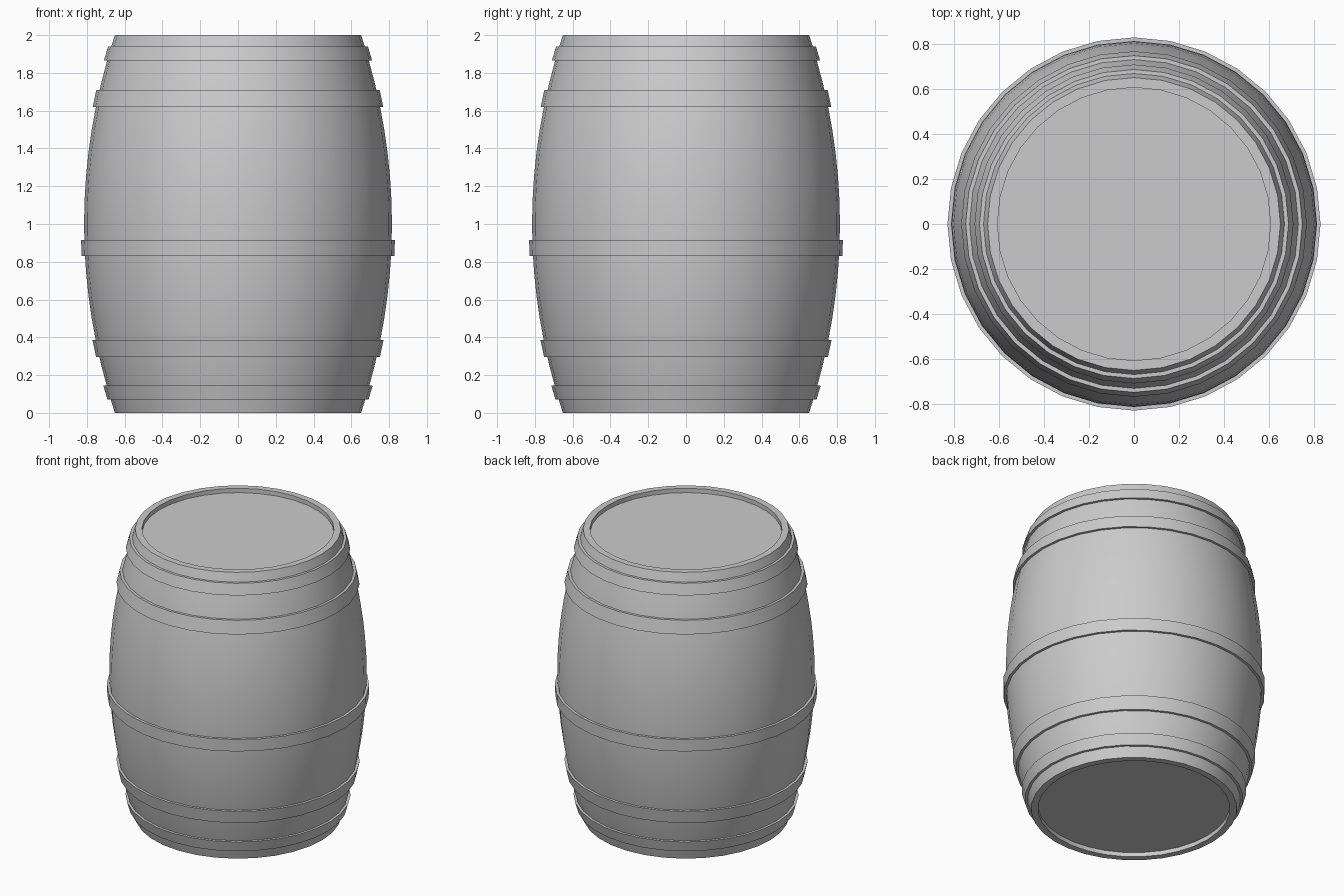
import bpy
import bmesh
from math import cos, sin, tau, radians

SIDES = 32

cube = bpy.data.objects.get("Cube")
if cube:
    bpy.data.objects.remove(cube, do_unlink=True)

grey = bpy.data.materials.new("plain grey")
grey.use_nodes = True
colour = (0.6, 0.6, 0.6, 1)
grey.diffuse_color = colour
grey.node_tree.nodes["Principled BSDF"].inputs["Base Color"].default_value = colour


def bulge(z):
    """Outer radius of the staves at height z."""
    return 0.815 - 0.163 * (z - 1) ** 2


def lathe(name, profile, closed=False):
    """Spin (radius, z) points round the z axis; open ends are capped."""
    bm = bmesh.new()
    rings = [[bm.verts.new((r * cos(tau * i / SIDES), r * sin(tau * i / SIDES), z))
              for i in range(SIDES)] for r, z in profile]
    pairs = list(zip(rings, rings[1:]))
    if closed:
        pairs.append((rings[-1], rings[0]))
    else:
        bm.faces.new(rings[0][::-1])
        bm.faces.new(rings[-1])
    for low, high in pairs:
        for i in range(SIDES):
            j = (i + 1) % SIDES
            bm.faces.new((low[i], low[j], high[j], high[i]))
    bmesh.ops.recalc_face_normals(bm, faces=bm.faces)
    mesh = bpy.data.meshes.new(name)
    bm.to_mesh(mesh)
    bm.free()
    mesh.materials.append(grey)
    obj = bpy.data.objects.new(name, mesh)
    bpy.context.collection.objects.link(obj)
    bpy.ops.object.select_all(action="DESELECT")
    obj.select_set(True)
    bpy.context.view_layer.objects.active = obj
    bpy.ops.object.shade_smooth_by_angle(angle=radians(30))
    return obj


# Staves with a recessed head at each end
steps = 16
staves = [(bulge(2 * k / steps), 2 * k / steps) for k in range(steps + 1)]
head, depth = 0.608, 0.03
lathe("barrel_body", [(head, depth), (head, 0)] + staves + [(head, 2), (head, 2 - depth)])

# Hoops following the bulge
hoops = {
    "bottom_hoop": (0.07, 0.145),
    "lower_hoop": (0.295, 0.385),
    "middle_hoop": (0.83, 0.915),
    "upper_hoop": (1.62, 1.71),
    "top_hoop": (1.865, 1.94),
}
for name, (low, high) in hoops.items():
    a, b = bulge(low), bulge(high)
    lathe(name, [(a - 0.02, low), (a + 0.017, low), (b + 0.017, high), (b - 0.02, high)], closed=True)
